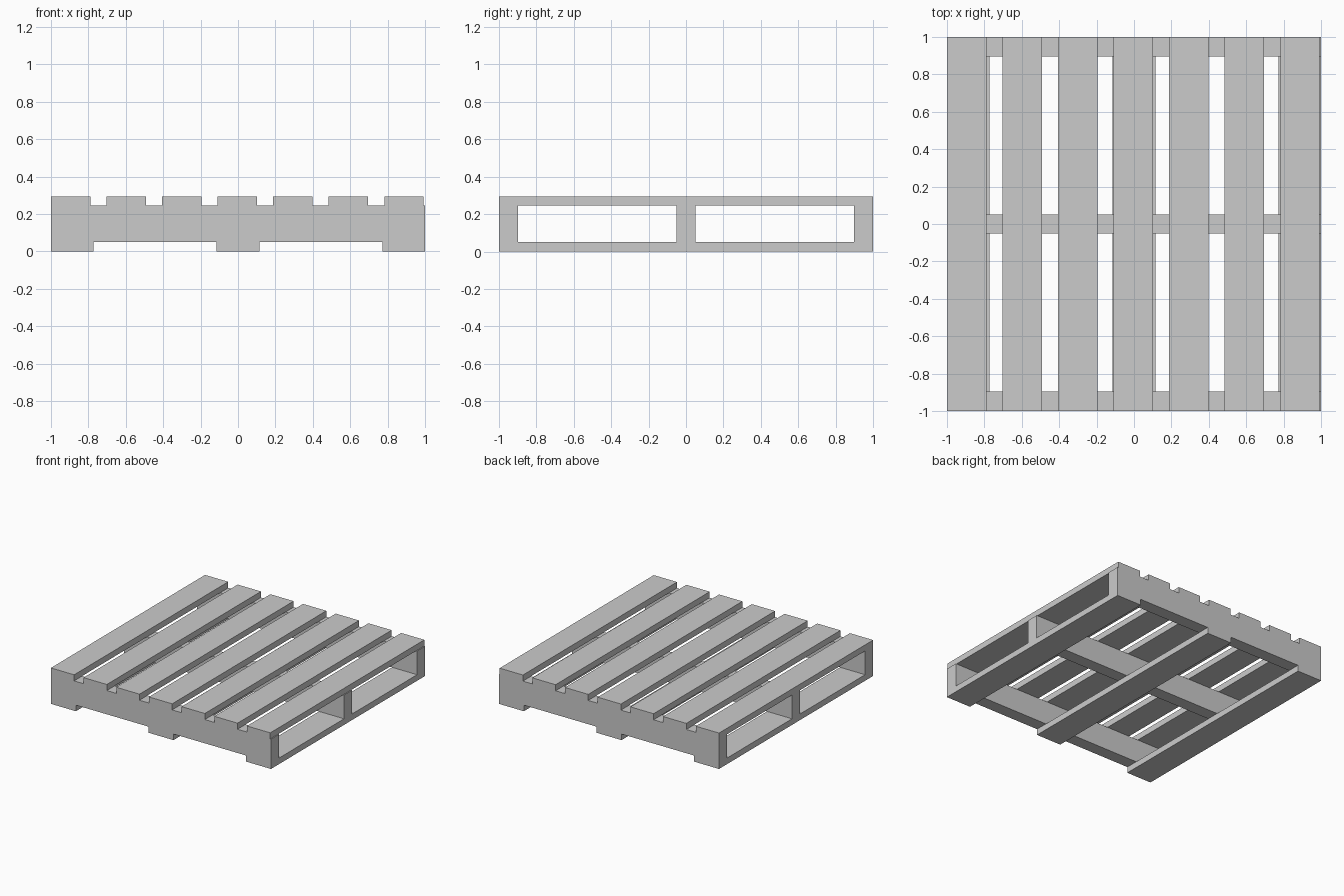
import bpy
import bmesh
from mathutils import Matrix

cube = bpy.data.objects.get("Cube")
if cube:
    bpy.data.objects.remove(cube, do_unlink=True)

# Plain grey wood
grey = bpy.data.materials.new("plain_grey")
grey.use_nodes = True
colour = (0.6, 0.6, 0.6, 1)
grey.diffuse_color = colour
grey.node_tree.nodes["Principled BSDF"].inputs["Base Color"].default_value = colour


def board(name, x, y, z):
    """Box spanning the (low, high) ranges on each axis."""
    size = [b - a for a, b in (x, y, z)]
    centre = [(a + b) / 2 for a, b in (x, y, z)]
    bm = bmesh.new()
    bmesh.ops.create_cube(bm, size=1, matrix=Matrix.Diagonal((*size, 1)))
    mesh = bpy.data.meshes.new(name)
    bm.to_mesh(mesh)
    bm.free()
    mesh.materials.append(grey)
    obj = bpy.data.objects.new(name, mesh)
    obj.location = centre
    bpy.context.collection.objects.link(obj)


LOW, HIGH, TOP = 0.05, 0.245, 0.295

# Bottom boards, front to back
for side, left, right in (("right", -1, -0.773), ("middle", -0.114, 0.114), ("left", 0.773, 1)):
    board(f"bottom_board_{side}", (left, right), (-1, 1), (0, LOW))

# Upright stringers, side to side
for side, near, far in (("front", -1, -0.896), ("middle", -0.052, 0.052), ("back", 0.896, 1)):
    board(f"stringer_{side}", (-1, 1), (near, far), (LOW, HIGH))

# Seven evenly spaced deck slats
for i in range(7):
    left = -1 + i * 0.297
    board(f"deck_slat_{i + 1}", (left, left + 0.211), (-1, 1), (HIGH, TOP))
